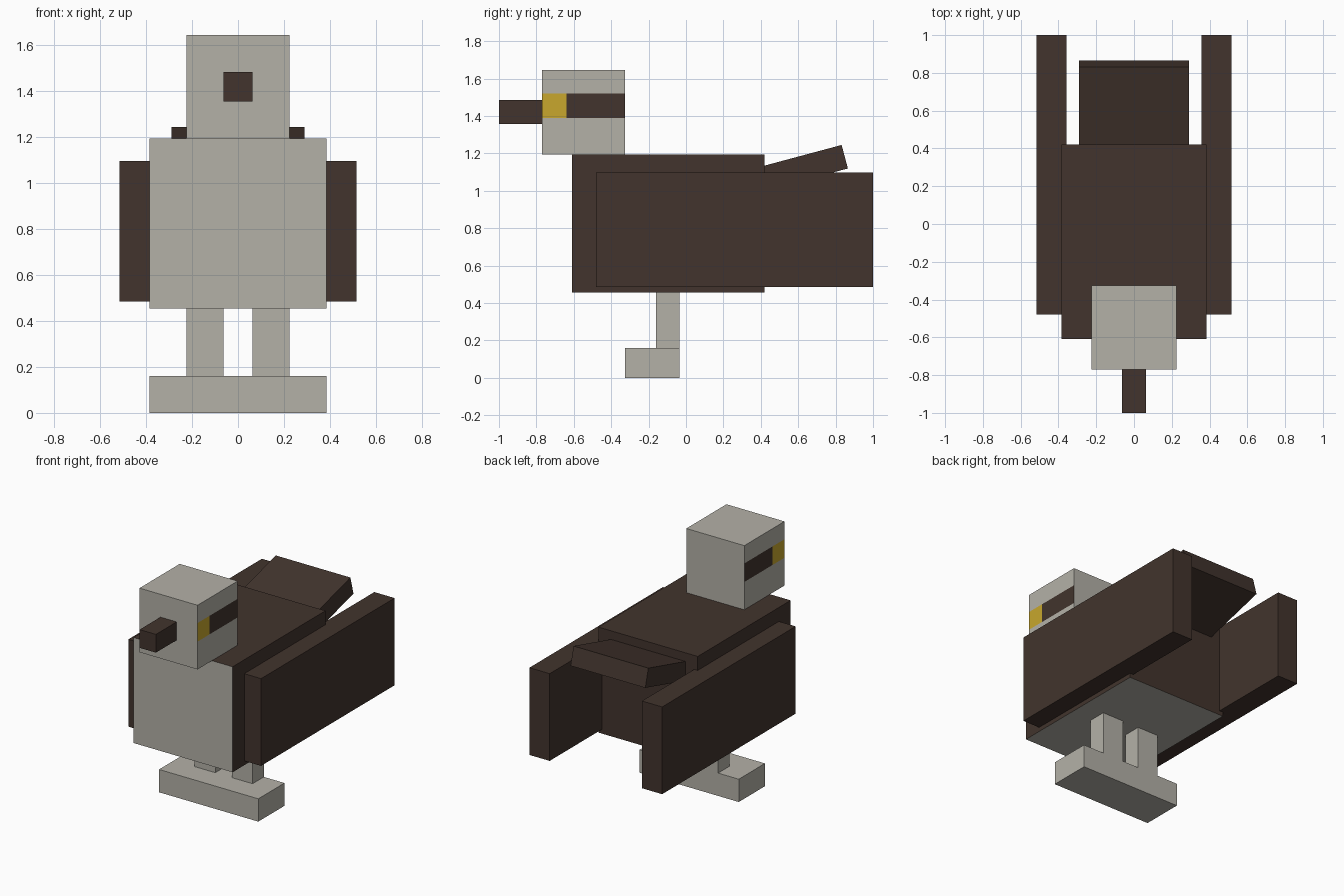
import bpy
import bmesh
import math
from mathutils import Vector, Matrix

cube = bpy.data.objects.get("Cube")
if cube:
    bpy.data.objects.remove(cube, do_unlink=True)


def material(name, rgb):
    mat = bpy.data.materials.new(name)
    mat.use_nodes = True
    colour = (*rgb, 1)
    mat.diffuse_color = colour
    mat.node_tree.nodes["Principled BSDF"].inputs["Base Color"].default_value = colour
    return mat


GREY = material("pale_grey", (0.456, 0.44, 0.39))
BROWN = material("dark_brown", (0.054, 0.034, 0.026))
YELLOW = material("eye_yellow", (0.578, 0.39, 0.026))


def box(name, low, high, mats, rule=None, cuts=(), tilt=0):
    """Box between two corners, cut by planes and coloured by a face rule."""
    low, high = Vector(low), Vector(high)
    size, centre = high - low, (low + high) / 2
    bm = bmesh.new()
    bmesh.ops.create_cube(bm, size=1, matrix=Matrix.Translation(centre) @ Matrix.Diagonal((*size, 1)))
    for point, normal in cuts:
        bmesh.ops.bisect_plane(bm, geom=bm.verts[:] + bm.edges[:] + bm.faces[:],
                               plane_co=point, plane_no=normal)
    bm.normal_update()
    if rule:
        for face in bm.faces:
            face.material_index = rule(face.calc_center_median(), face.normal)
    mesh = bpy.data.meshes.new(name)
    bm.to_mesh(mesh)
    bm.free()
    for mat in mats:
        mesh.materials.append(mat)
    obj = bpy.data.objects.new(name, mesh)
    obj.rotation_euler.x = tilt
    bpy.context.collection.objects.link(obj)
    return obj


# Body: pale chest and belly, brown elsewhere
def body_colour(centre, normal):
    return 0 if normal.y < -0.5 or normal.z < -0.5 else 1


box("body", (-0.385, -0.61, 0.455), (0.385, 0.42, 1.195), [GREY, BROWN], body_colour)

# Head: eye and dark band cut into both sides
BAND_LOW, BAND_HIGH, EYE_BACK = 1.39, 1.52, -0.64


def head_colour(centre, normal):
    if abs(normal.x) < 0.5 or not BAND_LOW < centre.z < BAND_HIGH:
        return 0
    return 2 if centre.y < EYE_BACK else 1


box("head", (-0.225, -0.77, 1.195), (0.225, -0.325, 1.645), [GREY, BROWN, YELLOW], head_colour,
    cuts=[((0, 0, BAND_LOW), (0, 0, 1)), ((0, 0, BAND_HIGH), (0, 0, 1)),
          ((0, EYE_BACK, 0), (0, 1, 0))])
box("beak", (-0.063, -1, 1.357), (0.063, -0.77, 1.485), [BROWN])

# Wings and legs, one per side
for side, sign in (("left", 1), ("right", -1)):
    for part, inner, outer, y, z, mat in (
            ("wing", 0.358, 0.515, (-0.48, 1), (0.485, 1.097), BROWN),
            ("leg", 0.064, 0.225, (-0.16, -0.035), (0.16, 0.455), GREY)):
        xs = sorted((sign * inner, sign * outer))
        box(f"{side}_{part}", (xs[0], y[0], z[0]), (xs[1], y[1], z[1]), [mat])

# Joined feet
box("feet", (-0.385, -0.325, 0), (0.385, -0.035, 0.16), [GREY])

# Tail: slab raised toward its tip, rooted in the body
tail = box("tail", (-0.29, -0.5, -0.13), (0.29, 0, 0), [BROWN], tilt=math.radians(15))
tail.location = (0, 0.832, 1.245)
